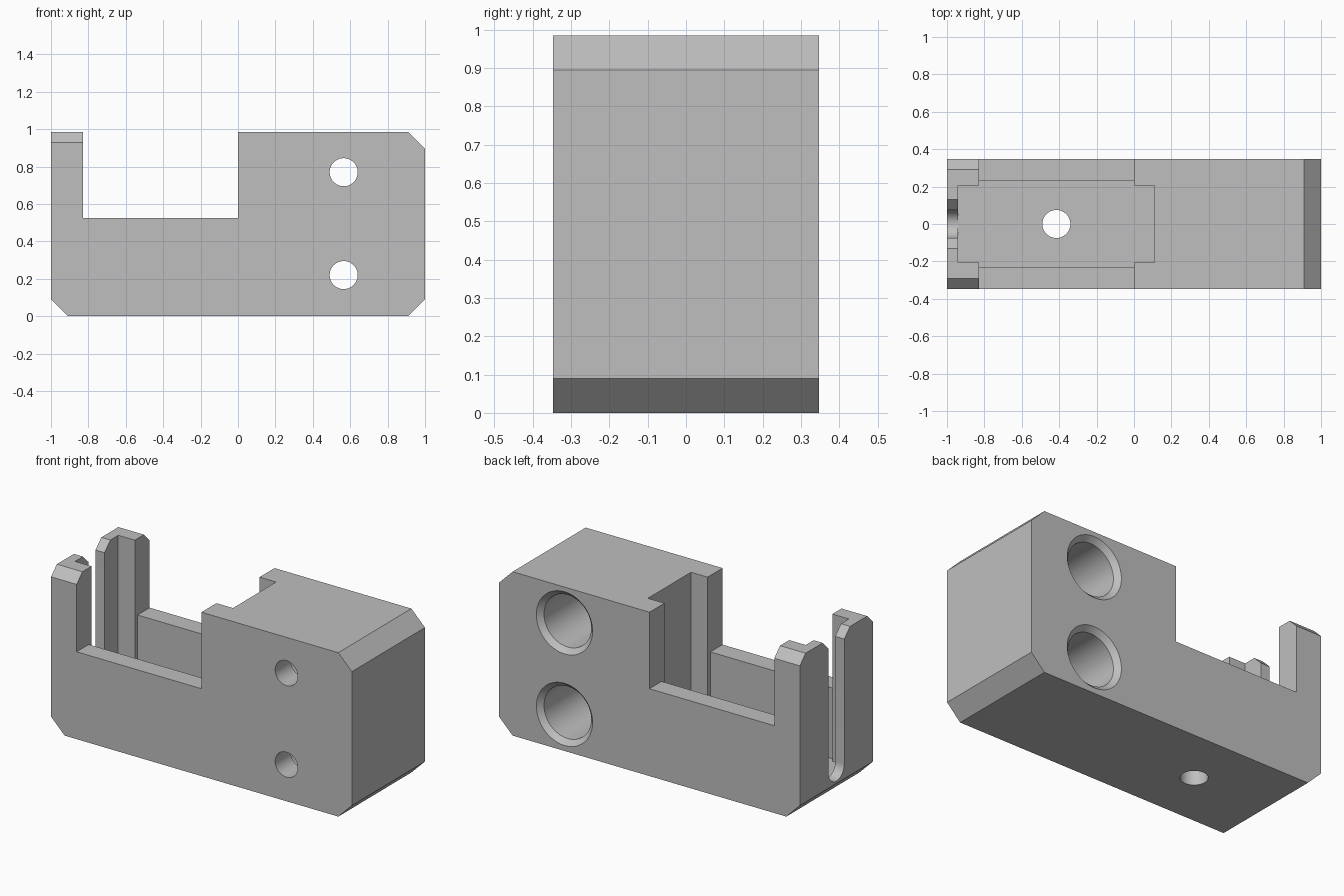
import bpy, bmesh, math
from mathutils import Vector

cube = bpy.data.objects.get("Cube")
if cube:
    bpy.data.objects.remove(cube, do_unlink=True)

W, H = 0.347, 0.985           # half depth and height
CH, EDGE = 0.09, 0.055        # large and small chamfers
FLOOR, WALL = 0.10, -0.94     # pocket floor, inner face of the end wall
BORE = 0.075                  # radius of the small holes and the slot

grey = bpy.data.materials.new("plain_grey")
grey.use_nodes = True
COLOUR = (0.52, 0.52, 0.52, 1)
grey.diffuse_color = COLOUR
grey.node_tree.nodes["Principled BSDF"].inputs["Base Color"].default_value = COLOUR


def to_object(name, bm):
    bmesh.ops.recalc_face_normals(bm, faces=bm.faces)
    mesh = bpy.data.meshes.new(name)
    bm.to_mesh(mesh)
    bm.free()
    mesh.materials.append(grey)
    obj = bpy.data.objects.new(name, mesh)
    bpy.context.collection.objects.link(obj)
    return obj


def prism(name, points, axis, lo, hi):
    """Extrude a 2D outline along an axis."""
    place = {"x": lambda p: (lo, p[0], p[1]),
             "y": lambda p: (p[0], lo, p[1]),
             "z": lambda p: (p[0], p[1], lo)}[axis]
    step = Vector([(hi - lo) * (axis == a) for a in "xyz"])
    bm = bmesh.new()
    face = bm.faces.new([bm.verts.new(place(p)) for p in points])
    new = bmesh.ops.extrude_face_region(bm, geom=[face])["geom"]
    bmesh.ops.translate(bm, vec=step, verts=[v for v in new if isinstance(v, bmesh.types.BMVert)])
    return to_object(name, bm)


def lathe(name, profile, axis, centre):
    """Revolve (radius, distance) points round an axis."""
    direction = Vector(axis)
    side = Vector((1, 0, 0))
    bm = bmesh.new()
    verts = [bm.verts.new(Vector(centre) + side * r + direction * d) for r, d in profile]
    edges = [bm.edges.new(pair) for pair in zip(verts, verts[1:])]
    bmesh.ops.spin(bm, geom=verts + edges, cent=centre, axis=direction,
                   angle=math.tau, steps=48)
    bmesh.ops.remove_doubles(bm, verts=bm.verts, dist=0.0001)
    return to_object(name, bm)


def cut(target, cutter):
    mod = target.modifiers.new("cut", "BOOLEAN")
    mod.operation, mod.solver, mod.object = "DIFFERENCE", "EXACT", cutter
    bpy.context.view_layer.objects.active = target
    bpy.ops.object.modifier_apply(modifier=mod.name)
    bpy.data.objects.remove(cutter, do_unlink=True)


# Body: side outline with end post, low walls and solid block
body = prism("bracket_body", [
    (-1 + CH, 0), (1 - CH, 0), (1, CH), (1, H - CH), (1 - CH, H), (0, H),
    (0, 0.525), (-0.83, 0.525), (-0.83, H), (-1, H), (-1, CH)], "y", -W, W)

# Chamfers on the outer top corners of the end post
for s in (-1, 1):
    cut(body, prism("post_chamfer", [
        (s * (W - EDGE - 0.1), H + 0.1), (s * (W + 0.1), H + 0.1),
        (s * (W + 0.1), H - EDGE - 0.1)], "x", -1.1, -0.7))

# Pocket: wide in the middle, with narrower grooves at both ends
half = [(WALL, 0.205), (-0.83, 0.205), (-0.83, 0.232), (0, 0.232), (0, 0.205), (0.11, 0.205)]
cut(body, prism("pocket", half + [(x, -y) for x, y in reversed(half)], "z", FLOOR, 1.2))

# Round-bottomed slot through the end wall, flared at the top
arc = [(BORE * math.cos(a), FLOOR + 0.005 + BORE + BORE * math.sin(a))
       for a in (math.pi + math.pi * i / 24 for i in range(25))]
flare = [(BORE, H - EDGE), (BORE + EDGE + 0.1, H + 0.1)]
cut(body, prism("slot", arc + flare + [(-y, z) for y, z in reversed(flare)],
                "x", -1.1, WALL + 0.03))

# Drain hole in the pocket floor
cut(body, lathe("floor_hole", [(0, -0.2), (BORE, -0.2), (BORE, 0.2), (0, 0.2)],
                (0, 0, 1), (-0.415, 0, 0)))

# Bolt holes: small at the front, deep countersunk bores from the back
for z in (0.22, 0.77):
    cut(body, lathe("bolt_hole", [
        (0, -0.5), (BORE, -0.5), (BORE, -0.2), (0.157, -0.2), (0.157, W - 0.03),
        (0.217, W + 0.03), (0, W + 0.03)], (0, 1, 0), (0.565, 0, z)))

# Smooth the bores, keep the edges sharp
bpy.ops.object.select_all(action="DESELECT")
body.select_set(True)
bpy.context.view_layer.objects.active = body
bpy.ops.object.shade_smooth_by_angle(angle=math.radians(25))
